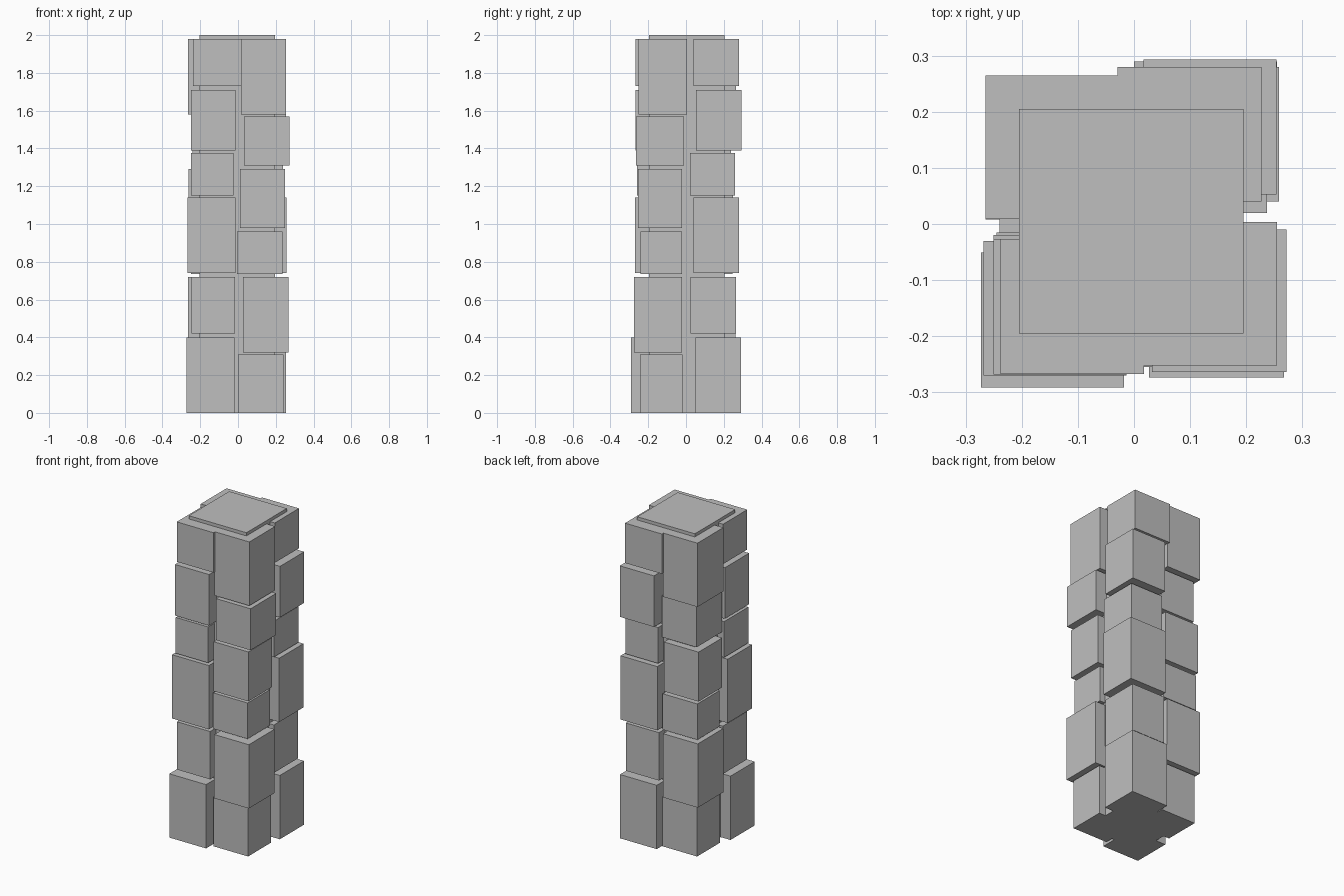
import bpy
import bmesh
from mathutils import Vector

default_cube = bpy.data.objects.get("Cube")
if default_cube:
    bpy.data.objects.remove(default_cube, do_unlink=True)

# One plain stone colour for the whole pillar
stone = bpy.data.materials.new("grey stone")
stone.use_nodes = True
stone_colour = (0.52, 0.52, 0.52, 1)
stone.diffuse_color = stone_colour
stone.node_tree.nodes["Principled BSDF"].inputs["Base Color"].default_value = stone_colour


def add_box(bm, low, high):
    """Add an axis-aligned box between two opposite corners."""
    low, high = Vector(low), Vector(high)
    verts = bmesh.ops.create_cube(bm, size=1)["verts"]
    bmesh.ops.scale(bm, vec=high - low, verts=verts)
    bmesh.ops.translate(bm, vec=(low + high) / 2, verts=verts)


def finish_object(bm, name):
    """Turn the bmesh into a stone-coloured object."""
    mesh = bpy.data.meshes.new(name)
    bm.to_mesh(mesh)
    bm.free()
    mesh.materials.append(stone)
    part = bpy.data.objects.new(name, mesh)
    bpy.context.scene.collection.objects.link(part)
    return part


# Square core that shows in the gaps and above the blocks
core = bmesh.new()
add_box(core, (-.205, -.195, 0), (.195, .205, 2))
finish_object(core, "pillar_core")

# Block courses from the top down: bottom, top, long side.
# Diagonally opposite corners share the same courses.
short_side = .24
uneven_courses = [(1.58, 1.98, .256), (1.31, 1.57, .254), (.98, 1.29, .235),
                  (.735, .96, .22), (.32, .72, .254), (0, .31, .225)]
even_courses = [(1.73, 1.98, .256), (1.39, 1.71, .237), (1.15, 1.375, .225),
                (.74, 1.14, .255), (.42, .72, .23), (0, .4, .255)]

# Corner columns: name, side signs, courses, long axis,
# and how far each block's outer corner reaches in x and y
corner_columns = [
    ("front_left_blocks", (1, -1), uneven_courses, "y",
     [(.255, .252), (.272, .264), (.25, .255), (.235, .24), (.267, .274), (.24, .243)]),
    ("back_right_blocks", (-1, 1), uneven_courses, "y",
     [(.265, .265), (.24, .238), (.262, .25), (.25, .245), (.265, .262), (.245, .24)]),
    ("front_right_blocks", (-1, -1), even_courses, "x",
     [(.238, .267), (.25, .268), (.25, .26), (.268, .27), (.245, .255), (.273, .291)]),
    ("back_left_blocks", (1, 1), even_courses, "x",
     [(.227, .28), (.254, .293), (.237, .26), (.258, .28), (.232, .265), (.255, .29)]),
]

for name, (side_x, side_y), courses, long_axis, reaches in corner_columns:
    column = bmesh.new()
    for (bottom, top, long_side), (reach_x, reach_y) in zip(courses, reaches):
        width = long_side if long_axis == "x" else short_side
        depth = long_side if long_axis == "y" else short_side
        xs = sorted((side_x * reach_x, side_x * (reach_x - width)))
        ys = sorted((side_y * reach_y, side_y * (reach_y - depth)))
        add_box(column, (xs[0], ys[0], bottom), (xs[1], ys[1], top))
    finish_object(column, name)
